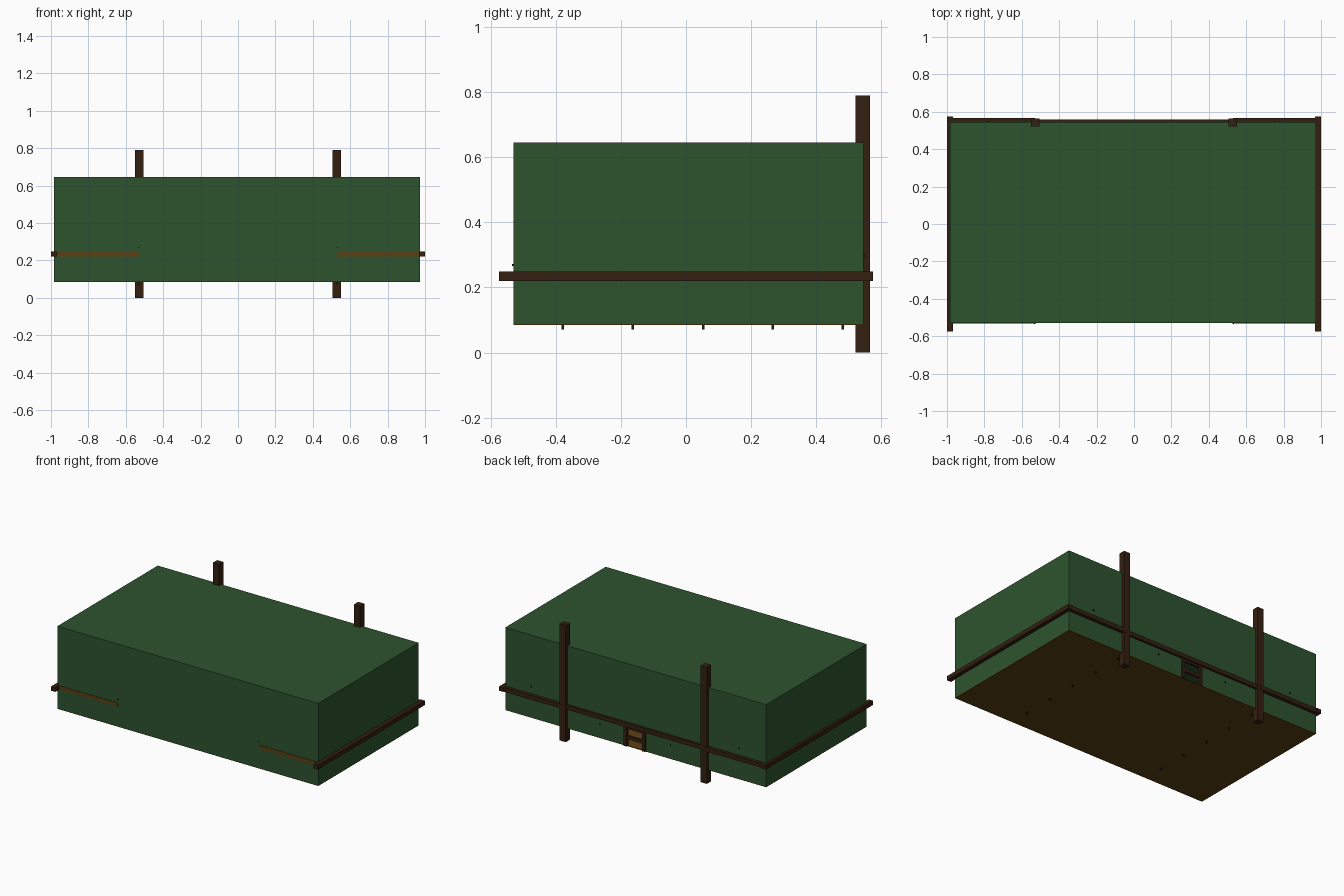
import bpy, bmesh
from mathutils import Vector

if "Cube" in bpy.data.objects:
    bpy.data.objects.remove(bpy.data.objects["Cube"])


def material(name, rgb):
    m = bpy.data.materials.new(name)
    m.diffuse_color = (*rgb, 1)
    m.use_nodes = True
    m.node_tree.nodes["Principled BSDF"].inputs["Base Color"].default_value = m.diffuse_color
    return m


GREEN = material("dark green", (0.027, 0.088, 0.028))
BROWN = material("dark timber", (0.034, 0.014, 0.005))
GOLD = material("golden brown", (0.105, 0.05, 0.006))
NAIL = material("nail black", (0.012, 0.012, 0.010))


def blocks(name, mat, spans):
    """One object from boxes given as (x0, x1, y0, y1, z0, z1)."""
    bm = bmesh.new()
    for x0, x1, y0, y1, z0, z1 in spans:
        lo, hi = Vector((x0, y0, z0)), Vector((x1, y1, z1))
        verts = bmesh.ops.create_cube(bm, size=1)["verts"]
        for v in verts:
            v.co = (lo + hi) / 2 + v.co * (hi - lo)
    me = bpy.data.meshes.new(name)
    bm.to_mesh(me)
    bm.free()
    me.materials.append(mat)
    ob = bpy.data.objects.new(name, me)
    bpy.context.collection.objects.link(ob)
    return ob


L, R, F, B = -0.983, 0.973, -0.53, 0.545   # box sides
Z0, Z1, T = 0.085, 0.645, 0.01             # floor, roof, wall thickness
DOOR, DOOR_TOP = 0.065, 0.215

# Hollow box: floor, roof and four walls, with a hatch in the back wall
blocks("floor", GOLD, [(L, R, F, B, Z0, Z0 + 0.004)])
blocks("roof", GREEN, [(L, R, F, B, Z1 - T, Z1)])
W0, W1 = Z0 + 0.004, Z1 - T
blocks("front_wall", GREEN, [(L, R, F, F + T, W0, W1)])
blocks("side_walls", GREEN, [(L, L + T, F + T, B - T, W0, W1),
                             (R - T, R, F + T, B - T, W0, W1)])
blocks("back_wall", GREEN, [(L, -DOOR, B - T, B, W0, W1),
                            (DOOR, R, B - T, B, W0, W1),
                            (-DOOR, DOOR, B - T, B, DOOR_TOP, W1)])

# Hatch frame with a cross bar
blocks("hatch_frame", BROWN, [(-0.08, -0.058, B - T, 0.553, Z0, 0.222),
                              (0.058, 0.08, B - T, 0.553, Z0, 0.222),
                              (-0.058, 0.058, B - T, 0.55, 0.205, 0.222),
                              (-0.058, 0.058, B - T, 0.55, 0.135, 0.158)])

# Upright posts at the back
for side, x in (("left", -0.529), ("right", 0.529)):
    blocks(side + "_post", BROWN, [(x - 0.023, x + 0.023, 0.52, 0.565, 0, 0.79)])

# Horizontal rails on the sides and back
for side, s in (("left", -1), ("right", 1)):
    blocks(side + "_rail", BROWN,
           [tuple(sorted((s * 0.968, s))) + (-0.574, 0.574, 0.22, 0.249)])
    blocks(side + "_back_rail", BROWN,
           [tuple(sorted((s * 0.53, s * 0.97))) + (0.54, 0.568, 0.22, 0.249)])
    # Thin strip set in the front wall
    blocks(side + "_front_strip", GOLD,
           [tuple(sorted((s * 0.53, s * 0.97))) + (F - 0.003, F + 0.005, 0.221, 0.246)])
blocks("middle_back_rail", BROWN, [(-0.53, 0.53, 0.54, 0.56, 0.22, 0.249)])

# Nails under the floor, and nail tips on the front and back walls
N = 0.004
blocks("floor_nails", NAIL, [(x - N, x + N, y - N, y + N, 0.071, Z0)
                             for x in (-0.53, 0.53)
                             for y in (-0.378, -0.163, 0.053, 0.267, 0.482)])
blocks("front_nails", NAIL, [(x - N, x + N, F - 0.005, F, 0.266, 0.272)
                             for x in (-0.53, 0.53)])
blocks("back_nails", NAIL, [(x - N, x + N, B, B + 0.005, z - N, z + N)
                            for x, z in ((-0.78, 0.297), (0.78, 0.297),
                                         (-0.265, 0.18), (0.265, 0.18))])
